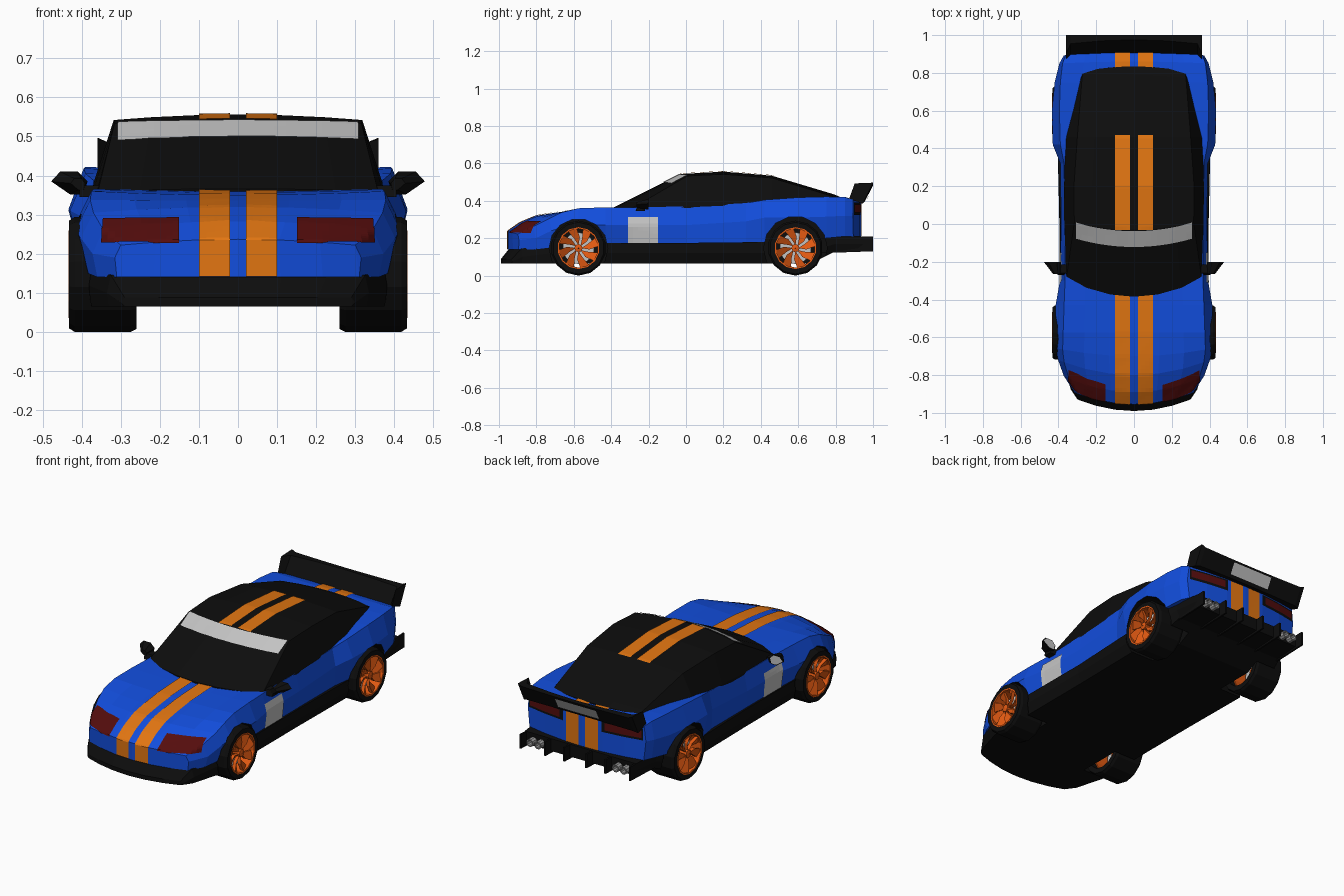
import bpy, bmesh, math
from mathutils import Vector, Matrix
from mathutils.bvhtree import BVHTree

if "Cube" in bpy.data.objects:
    bpy.data.objects.remove(bpy.data.objects["Cube"])


def material(name, r, g, b):
    m = bpy.data.materials.new(name)
    m.diffuse_color = (r, g, b, 1)
    m.use_nodes = True
    m.node_tree.nodes["Principled BSDF"].inputs["Base Color"].default_value = m.diffuse_color
    return m


BLUE = material("blue paint", .006, .075, .72)
BLACK = material("black", .004, .004, .004)
ORANGE = material("stripe orange", .76, .18, .006)
RIM = material("rim orange", .75, .1, .006)
RED = material("dark red lamp", .09, .004, .004)
GREY = material("light grey", .55, .55, .55)
STEEL = material("exhaust steel", .35, .35, .35)


def make(name, bm, *mats, fix=True):
    if fix:
        bmesh.ops.recalc_face_normals(bm, faces=bm.faces)
    me = bpy.data.meshes.new(name)
    bm.to_mesh(me)
    ob = bpy.data.objects.new(name, me)
    bpy.context.collection.objects.link(ob)
    for m in mats:
        me.materials.append(m)
    return ob


# Cross-section ring: bottom, widest and shoulder widths/heights, crown height; bow bends it in plan
FR = (-1, -.7, -.35, 0, .35, .7, 1)


def ring(y, bow, wb, zb, wm, zm, ws, zs, zc):
    pts = [(f * ws, zc + (zs - zc) * f * f) for f in FR] + [(wm, zm)]
    pts += [(f * wb, zb) for f in reversed(FR)] + [(-wm, zm)]
    return [(x, y + bow * (x / .4) ** 2, z) for x, z in pts]


def loft(name, stations, mats, index=0):
    bm = bmesh.new()
    rings = [[bm.verts.new(p) for p in ring(*s)] for s in stations]
    for a, b in zip(rings, rings[1:]):
        for i in range(16):
            j = (i + 1) % 16
            bm.faces.new((a[i], a[j], b[j], b[i]))
    for r in (rings[0], rings[-1]):
        for j in range(6):
            bm.faces.new((r[j], r[j + 1], r[13 - j], r[14 - j]))
        bm.faces.new((r[6], r[7], r[8]))
        bm.faces.new((r[0], r[14], r[15]))
    for f in bm.faces:
        f.material_index = index
    ob = make(name, bm, *mats)
    return ob, BVHTree.FromBMesh(bm)


def prism(name, poly, x0, x1, mat):
    """Extrude a (y, z) outline between two x positions."""
    bm = bmesh.new()
    a = [bm.verts.new((x0, y, z)) for y, z in poly]
    b = [bm.verts.new((x1, y, z)) for y, z in poly]
    n = len(poly)
    bm.faces.new(a)
    bm.faces.new(b)
    for i in range(n):
        bm.faces.new((a[i], a[(i + 1) % n], b[(i + 1) % n], b[i]))
    return make(name, bm, mat)


def lathe(name, profile, seg, centre, s, mat):
    """Spin a closed (x, r) profile about the x axis."""
    bm = bmesh.new()
    rows = []
    for k in range(seg):
        t = 2 * math.pi * k / seg
        rows.append([bm.verts.new((s * x, centre[0] + r * math.sin(t), centre[1] - r * math.cos(t)))
                     for x, r in profile])
    n = len(profile)
    for k in range(seg):
        a, b = rows[k], rows[(k + 1) % seg]
        for i in range(n):
            bm.faces.new((a[i], a[(i + 1) % n], b[(i + 1) % n], b[i]))
    return make(name, bm, mat)


# Thin painted sheet projected onto a surface; corners are (u, v) in the chosen view
VIEWS = {"top": lambda u, v: ((u, v, 2), (0, 0, -1)),
         "front": lambda u, v: ((u, -2, v), (0, 1, 0)),
         "back": lambda u, v: ((u, 2, v), (0, -1, 0)),
         "right": lambda u, v: ((2, u, v), (-1, 0, 0)),
         "left": lambda u, v: ((-2, u, v), (1, 0, 0))}


def decal(name, tree, view, corners, mat, nu=3, nv=24, off=.004, bow=0):
    a, b, c, d = [Vector(p) for p in corners]
    bm = bmesh.new()
    grid = []
    for j in range(nv + 1):
        row = []
        for i in range(nu + 1):
            p = a.lerp(b, i / nu).lerp(d.lerp(c, i / nu), j / nv)
            o, w = VIEWS[view](p.x, p.y + bow * (p.x / .31) ** 2)
            hit, normal, _, _ = tree.ray_cast(Vector(o), Vector(w))
            row.append(bm.verts.new(hit + normal * off) if hit else None)
        grid.append(row)
    for j in range(nv):
        for i in range(nu):
            q = (grid[j][i], grid[j][i + 1], grid[j + 1][i + 1], grid[j + 1][i])
            if None not in q:
                f = bm.faces.new(q)
                f.normal_update()
                if f.normal.dot(Vector(VIEWS[view](0, 0)[1])) > 0:
                    f.normal_flip()
    return make(name, bm, mat, fix=False)


def rect(u0, u1, v0, v1, s=1):
    return [(s * u0, v0), (s * u1, v0), (s * u1, v1), (s * u0, v1)]


# Painted body shell
body, body_tree = loft("body_shell", [
    (-.955, .10, .31, .14, .315, .19, .30, .222, .237),
    (-.89, .10, .36, .14, .372, .20, .345, .262, .283),
    (-.80, .08, .385, .15, .402, .24, .37, .305, .32),
    (-.70, .04, .39, .16, .415, .26, .378, .338, .336),
    (-.575, 0, .39, .17, .42, .27, .375, .36, .35),
    (-.43, 0, .385, .17, .415, .27, .37, .365, .357),
    (-.30, 0, .38, .17, .392, .27, .365, .365, .362),
    (.0, 0, .38, .17, .386, .27, .367, .37, .37),
    (.32, 0, .385, .17, .39, .29, .37, .388, .388),
    (.42, 0, .40, .17, .43, .31, .39, .405, .40),
    (.60, 0, .41, .18, .435, .31, .395, .418, .41),
    (.75, 0, .40, .20, .42, .315, .39, .422, .415),
    (.86, -.01, .38, .21, .395, .32, .378, .42, .41),
    (.935, -.05, .36, .21, .372, .32, .362, .405, .395)], [BLUE, BLACK])

# Black underbody with front splitter and side sills
pan, _ = loft("underbody", [
    (-.99, .11, .29, .065, .30, .075, .29, .088, .088),
    (-.945, .10, .33, .065, .335, .10, .325, .145, .145),
    (-.78, .07, .375, .065, .385, .12, .38, .165, .165),
    (-.43, 0, .375, .065, .395, .12, .392, .175, .175),
    (.0, 0, .375, .065, .395, .12, .39, .175, .175),
    (.44, 0, .38, .065, .405, .12, .405, .18, .18),
    (.67, 0, .38, .065, .405, .13, .405, .20, .20),
    (.80, 0, .35, .13, .37, .17, .365, .214, .214),
    (.95, 0, .345, .14, .35, .17, .35, .21, .21)], [BLUE, BLACK], 1)

# Glasshouse and roof
cabin, cabin_tree = loft("cabin", [
    (-.385, .12, .365, .34, .364, .35, .358, .36, .366),
    (-.03, .06, .372, .34, .368, .37, .316, .533, .543),
    (.20, 0, .372, .35, .37, .38, .318, .542, .556),
    (.46, 0, .365, .36, .362, .40, .30, .522, .534),
    (.79, -.04, .29, .38, .288, .41, .275, .428, .435),
    (.835, -.06, .28, .38, .28, .40, .27, .412, .416)], [BLACK])

# Cut the wheel wells
bm = bmesh.new()
for y, r in ((-.575, .157), (.585, .17)):
    for s in (1, -1):
        bmesh.ops.create_cone(bm, cap_ends=True, segments=14, radius1=r, radius2=r, depth=.36,
                              matrix=Matrix.Translation((s * .42, y, .147)) @ Matrix.Rotation(math.pi / 2, 4, 'Y'))
for f in bm.faces:
    f.material_index = 1
cutter = make("wheel_well_cutter", bm, BLUE, BLACK)
cutter.hide_render = True
for ob in (body, pan):
    mod = ob.modifiers.new("wells", 'BOOLEAN')
    mod.operation, mod.solver, mod.object = 'DIFFERENCE', 'EXACT', cutter
    bpy.context.view_layer.objects.active = ob
    bpy.ops.object.modifier_apply(modifier=mod.name)
bpy.data.objects.remove(cutter)

# Wheels: tyre, rim, bladed spokes, hub and brake disc
for y, end in ((-.575, "front"), (.585, "rear")):
    for s, side in ((1, "right"), (-1, "left")):
        c, tag = (y, .147), f"{end}_{side}"
        lathe("tyre_" + tag, [(.26, .11), (.26, .14), (.275, .147), (.418, .147), (.432, .138), (.432, .11)],
              14, c, s, BLACK)
        lathe("rim_" + tag, [(.30, .104), (.30, .112), (.434, .112), (.434, .104)], 14, c, s, RIM)
        lathe("hub_" + tag, [(.34, .002), (.34, .022), (.426, .022), (.43, .002)], 8, c, s, RIM)
        lathe("brake_disc_" + tag, [(.365, .002), (.365, .085), (.378, .085), (.378, .002)], 14, c, s, GREY)
        bm = bmesh.new()
        for k in range(8):
            t0 = k * math.pi / 4
            outline = [(.015, 0, .42), (.06, -.12, .425), (.108, .1, .432), (.108, .56, .415), (.055, .42, .405)]
            tops, lows = [[bm.verts.new((s * (x - d), c[0] + r * math.cos(t0 + t), c[1] + r * math.sin(t0 + t)))
                           for r, t, x in outline] for d in (0, .02)]
            bm.faces.new(tops)
            bm.faces.new(lows)
            for i in range(5):
                j = (i + 1) % 5
                bm.faces.new((tops[i], tops[j], lows[j], lows[i]))
        make("spokes_" + tag, bm, RIM)

# Rear spoiler: centre blade sweeping into taller end sections
bm = bmesh.new()
CENTRE = [(.905, .40), (.975, .484), (1.0, .482), (.955, .395)]
END = [(.872, .41), (.902, .493), (1.0, .497), (.945, .385)]
rows = []
for x in (-.36, -.335, -.17, 0, .17, .335, .36):
    k = 1 if abs(x) > .35 else (abs(x) / .4) ** 2 * .4
    rows.append([bm.verts.new((x, p[0] + (q[0] - p[0]) * k, p[1] + (q[1] - p[1]) * k))
                 for p, q in zip(CENTRE, END)])
for a, b in zip(rows, rows[1:]):
    for i in range(4):
        bm.faces.new((a[i], a[(i + 1) % 4], b[(i + 1) % 4], b[i]))
bm.faces.new(rows[0])
bm.faces.new(rows[-1])
make("rear_spoiler", bm, BLACK)
decal("spoiler_panel", BVHTree.FromBMesh(bm), "back", rect(-.13, .13, .412, .472), GREY, 8, 4)

# Twin stripes over nose, hood, roof, deck and tail
for s, side in ((1, "right"), (-1, "left")):
    for part, tree, view, v0, v1 in (("nose", body_tree, "front", .142, .245),
                                     ("hood", body_tree, "top", -.947, -.35),
                                     ("roof", cabin_tree, "top", -.03, .47),
                                     ("deck", body_tree, "top", .82, .932),
                                     ("tail", body_tree, "back", .212, .392)):
        decal(f"stripe_{part}_{side}", tree, view, rect(.02, .1, v0, v1, s), ORANGE, 4, 30)
    # Lamps and door panel
    decal("headlamp_" + side, body_tree, "front",
          [(s * .15, .228), (s * .347, .228), (s * .345, .288), (s * .15, .29)], RED, 12, 12)
    decal("tail_lamp_surround_" + side, body_tree, "back", rect(.12, .358, .325, .39, s), BLACK, 8, 6)
    decal("tail_lamp_" + side, body_tree, "back", rect(.14, .35, .338, .38, s), RED, 8, 4, .007)
    decal("door_panel_" + side, body_tree, side, rect(-.31, -.15, .172, .312), GREY, 6, 8)

    # Door mirror with grey glass
    bm = bmesh.new()
    shape = [(.385, .385), (.395, .352), (.43, .352), (.478, .385), (.455, .41), (.41, .41)]
    back = [bm.verts.new((s * x, -.2, z)) for x, z in shape]
    front = [bm.verts.new((s * (.395 + (x - .395) * .4), -.265, .375 + (z - .375) * .5)) for x, z in shape]
    bm.faces.new(back)
    bm.faces.new(front)
    for i in range(6):
        bm.faces.new((back[i], back[(i + 1) % 6], front[(i + 1) % 6], front[i]))
    make("mirror_housing_" + side, bm, BLACK)
    bm = bmesh.new()
    bm.faces.new([bm.verts.new((s * (.428 + (x - .428) * .85), -.197, .383 + (z - .383) * .85)) for x, z in shape])
    make("mirror_glass_" + side, bm, GREY)
    prism("mirror_arm_" + side, [(-.27, .345), (-.22, .345), (-.215, .375), (-.26, .375)], s * .355, s * .405, BLACK)

    # Diffuser fins and exhaust pairs
    for n, x in enumerate((.07, .19, .345)):
        prism(f"diffuser_fin_{n}_{side}", [(.72, .12), (1.0, .13), (1.0, .21), (.72, .2)],
              s * (x - .005), s * (x + .005), BLACK)
    for n, x in enumerate((.245, .295)):
        bm = bmesh.new()
        tube = [[bm.verts.new((s * x + r * math.cos(k * math.pi / 5), y, .168 + r * math.sin(k * math.pi / 5)))
                 for k in range(10)] for r, y in ((.022, .86), (.022, .985), (.016, .985), (.016, .955))]
        for a, b in zip(tube, tube[1:]):
            for i in range(10):
                bm.faces.new((a[i], a[(i + 1) % 10], b[(i + 1) % 10], b[i]))
        bm.faces.new(tube[0])
        bm.faces.new(tube[-1])
        make(f"exhaust_{n}_{side}", bm, STEEL)

# Windscreen sun strip
decal("windscreen_strip", cabin_tree, "top", rect(-.307, .307, -.12, -.036), GREY, 20, 8, .004, .045)
